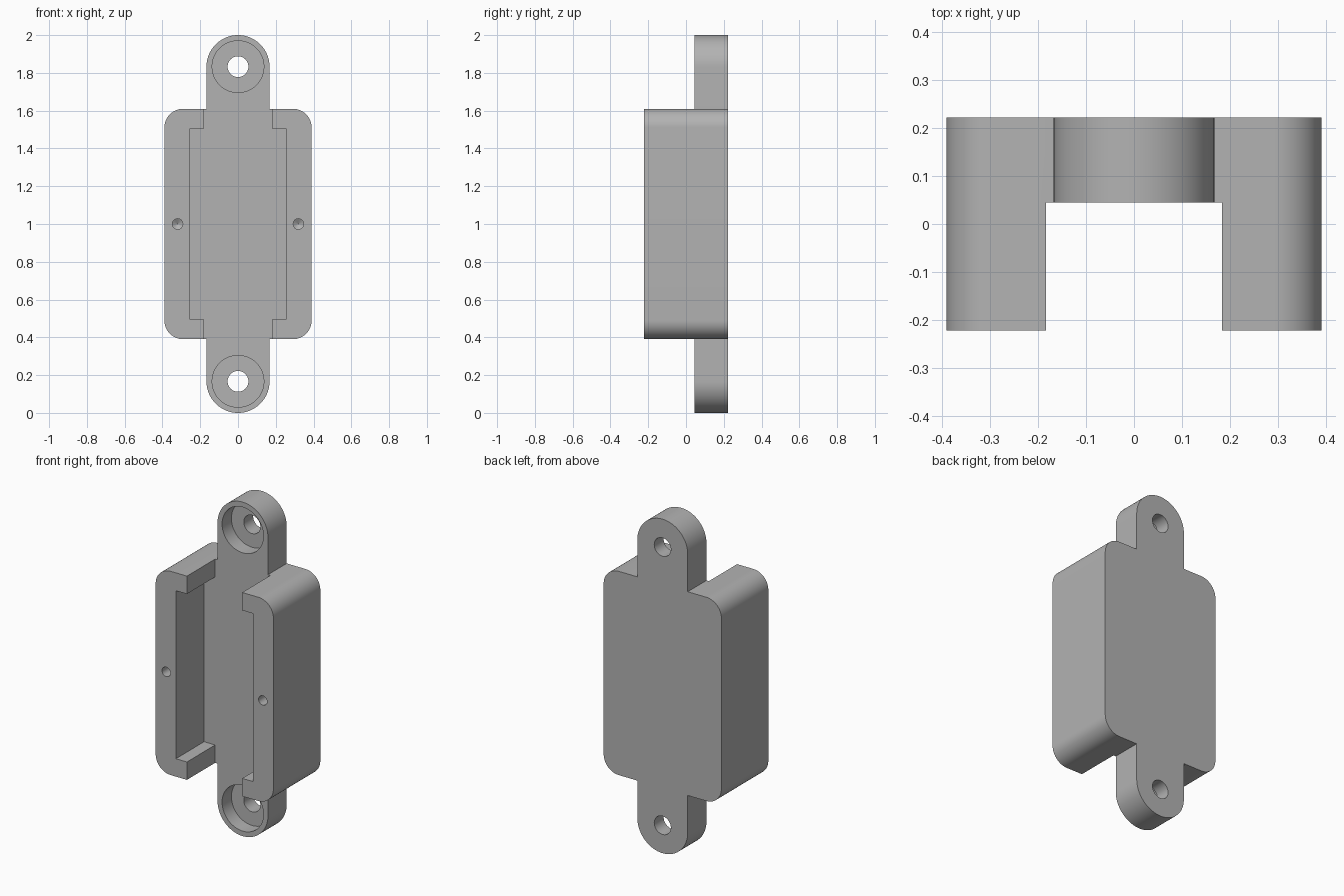
import bpy, bmesh, math

if "Cube" in bpy.data.objects:
    bpy.data.objects.remove(bpy.data.objects["Cube"])

grey = bpy.data.materials.new("plain_grey")
grey.diffuse_color = (0.45, 0.45, 0.45, 1)
grey.use_nodes = True
grey.node_tree.nodes["Principled BSDF"].inputs["Base Color"].default_value = grey.diffuse_color


def arc(cx, cz, r, a0, a1, n=16):
    return [(cx + r * math.cos(math.radians(a0 + (a1 - a0) * i / n)),
             cz + r * math.sin(math.radians(a0 + (a1 - a0) * i / n))) for i in range(n + 1)]


def add_object(name, bm):
    bmesh.ops.recalc_face_normals(bm, faces=bm.faces)
    mesh = bpy.data.meshes.new(name)
    bm.to_mesh(mesh)
    bm.free()
    mesh.materials.append(grey)
    obj = bpy.data.objects.new(name, mesh)
    bpy.context.collection.objects.link(obj)
    return obj


def mirrored_prism(name, quarter, y0, y1):
    """Mirror an upper-right quarter outline (clockwise) about x=0 and z=1, extrude along y."""
    right = quarter + [(x, 2 - z) for x, z in reversed(quarter)]
    outline = right + [(-x, z) for x, z in reversed(right) if x > 1e-6]
    bm = bmesh.new()
    face = bm.faces.new([bm.verts.new((x, y0, z)) for x, z in outline])
    ext = bmesh.ops.extrude_face_region(bm, geom=[face])
    verts = [v for v in ext["geom"] if isinstance(v, bmesh.types.BMVert)]
    bmesh.ops.translate(bm, verts=verts, vec=(0, y1 - y0, 0))
    return add_object(name, bm)


def lathe(name, x, z, profile, n=48):
    """Revolve (radius, y) points around a y-directed axis at x, z."""
    bm = bmesh.new()
    rings = []
    for r, y in profile:
        rings.append([bm.verts.new((x + r * math.cos(2 * math.pi * i / n), y,
                                    z + r * math.sin(2 * math.pi * i / n))) for i in range(n)])
    for a, b in zip(rings, rings[1:]):
        for i in range(n):
            j = (i + 1) % n
            bm.faces.new((a[i], a[j], b[j], b[i]))
    bm.faces.new(rings[0])
    bm.faces.new(rings[-1])
    return add_object(name, bm)


# Block with rounded corners and two rounded mounting ears
ear = arc(0, 1.833, 0.167, 90, 0, 24)
ear[0] = (0, 2)
housing = mirrored_prism("housing",
                         ear + [(0.167, 1.61)] + arc(0.29, 1.51, 0.1, 90, 0),
                         -0.222, 0.222)

# Front channel and wider pocket, leaving the thin back plate
cutters = [mirrored_prism("pocket_cutter",
                          [(0.183, 2.1), (0.183, 1.503), (0.256, 1.503)], -0.3, 0.045)]

# Counterbored screw holes in both ears
for z in (0.167, 1.833):
    cutters.append(lathe("screw_hole_cutter", 0, z,
                         [(0.137, -0.1), (0.137, 0.133), (0.055, 0.133), (0.055, 0.3)]))

# Small blind pilot holes with conical ends in the side rails
for x in (-0.32, 0.32):
    cutters.append(lathe("pilot_hole_cutter", x, 1,
                         [(0.028, -0.3), (0.028, -0.02), (0.001, -0.003)], 24))

bpy.context.view_layer.objects.active = housing
housing.select_set(True)
for c in cutters:
    c.hide_render = True
    mod = housing.modifiers.new("cut", 'BOOLEAN')
    mod.operation = 'DIFFERENCE'
    mod.solver = 'EXACT'
    mod.object = c
    bpy.ops.object.modifier_apply(modifier=mod.name)
    bpy.data.objects.remove(c)

bpy.ops.object.shade_smooth_by_angle(angle=math.radians(25))
